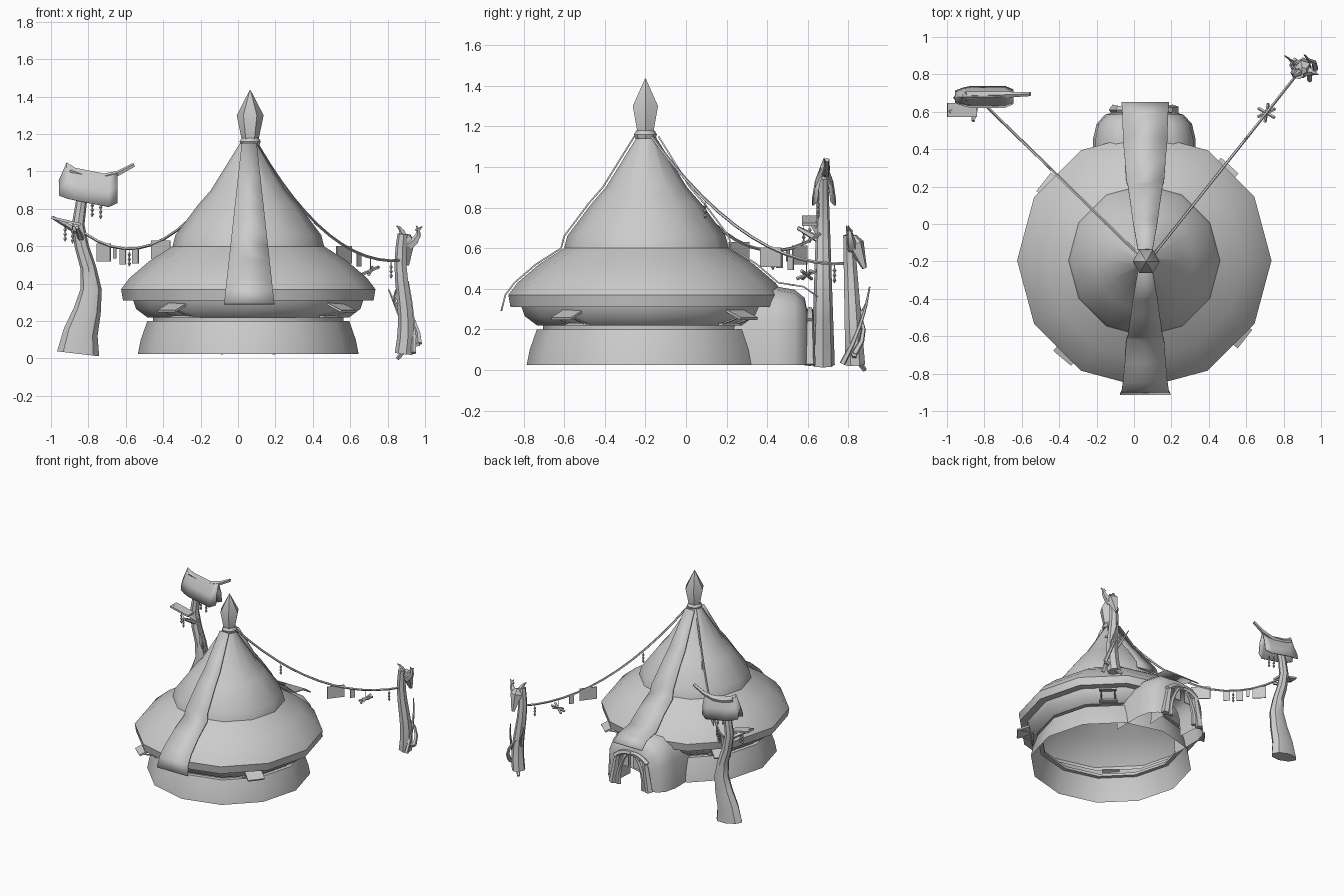
import bpy, bmesh, math
from mathutils import Vector, Matrix

if "Cube" in bpy.data.objects:
    bpy.data.objects.remove(bpy.data.objects["Cube"])

grey = bpy.data.materials.new("plain_grey")
grey.use_nodes = True
grey.diffuse_color = (.6, .6, .6, 1)
grey.node_tree.nodes["Principled BSDF"].inputs["Base Color"].default_value = grey.diffuse_color


def finish(name, bm, thickness=0):
    bmesh.ops.recalc_face_normals(bm, faces=bm.faces[:])
    mesh = bpy.data.meshes.new(name)
    bm.to_mesh(mesh)
    bm.free()
    mesh.materials.append(grey)
    part = bpy.data.objects.new(name, mesh)
    bpy.context.collection.objects.link(part)
    if thickness:
        solid = part.modifiers.new("thickness", "SOLIDIFY")
        solid.thickness = thickness
        solid.offset = 0
    bpy.ops.object.select_all(action="DESELECT")
    bpy.context.view_layer.objects.active = part
    part.select_set(True)
    bpy.ops.object.shade_smooth_by_angle(angle=math.radians(40))


def loft(name, rings, closed=True, caps=False, thickness=0):
    # skin neighbouring rings of points with quads
    bm = bmesh.new()
    rows = [[bm.verts.new(point) for point in ring] for ring in rings]
    count = len(rows[0])
    for lower, upper in zip(rows, rows[1:]):
        for i in range(count if closed else count - 1):
            j = (i + 1) % count
            bm.faces.new((lower[i], lower[j], upper[j], upper[i]))
    if caps:
        bm.faces.new(rows[0])
        bm.faces.new(rows[-1])
    finish(name, bm, thickness)


def circle(centre, across, along, sides):
    angles = [math.tau * i / sides for i in range(sides)]
    return [centre + across * math.cos(a) + along * math.sin(a) for a in angles]


def revolve(name, profile, centre, sides, caps=False):
    rings = [circle(centre + Vector((0, 0, z)), Vector((r, 0, 0)), Vector((0, r, 0)), sides)
             for r, z in profile]
    loft(name, rings, caps=caps)


def sweep(name, points, start_radius, end_radius, sides=6, flare=0):
    # tapered tube; flare widens the foot sideways
    last = len(points) - 1
    whole = (points[-1] - points[0]).normalized()
    guide = Vector((0, 1, 0)) if abs(whole.y) < .85 else Vector((0, 0, 1))
    rings = []
    for i, point in enumerate(points):
        t = i / last
        tangent = (points[min(i + 1, last)] - points[max(i - 1, 0)]).normalized()
        across = tangent.cross(guide).normalized()
        radius = start_radius + (end_radius - start_radius) * t
        wide = radius * (1 + flare * max(0, 1 - 2 * t))
        rings.append(circle(point, across * wide, tangent.cross(across) * radius, sides))
    loft(name, rings, caps=True)


def bowed(start, end, bow, t):
    return Vector(start).lerp(Vector(end), t) + Vector(bow) * (4 * t * (1 - t))


def branch(name, start, end, bow=(0, 0, 0), radii=(.02, .01), steps=4):
    path = [bowed(start, end, bow, i / steps) for i in range(steps + 1)]
    sweep(name, path, *radii, sides=5)


def box(name, centre, size, turn):
    bm = bmesh.new()
    matrix = Matrix.Translation(centre) @ turn.to_4x4() @ Matrix.Diagonal((*size, 1))
    bmesh.ops.create_cube(bm, size=1, matrix=matrix)
    finish(name, bm)


def spin(degrees, axis="Z"):
    return Matrix.Rotation(math.radians(degrees), 3, axis)


def beads(name, top, length=.08):
    # thin string with three diamond beads
    top = Vector(top)
    branch(name + "_string", top, top - Vector((0, 0, length)), radii=(.002, .002), steps=1)
    for share in (.4, .7, 1):
        centre = top - Vector((0, 0, length * share))
        revolve(name, [(.002, -.014), (.01, 0), (.002, .014)], centre, 5, caps=True)


# hut wall and two-tier roof
hut = Vector((.055, -.195, 0))
wall = [(.59, .025), (.575, .1), (.54, .2), (.51, .2), (.51, .22), (.54, .22)]
lower_roof = [(.54, .22), (.6, .265), (.615, .31), (.67, .31), (.68, .37), (.635, .43), (.53, .52), (.405, .6)]
upper_roof = [(.405, .6), (.39, .66), (.27, .82), (.2, .9), (.045, 1.15)]
revolve("base_wall", wall, hut, 12)
revolve("lower_roof", lower_roof, hut, 12)
revolve("upper_roof", upper_roof, hut, 12)
peak = Vector((.065, -.2, 0))
revolve("finial", [(.04, 1.13), (.045, 1.17), (.072, 1.3), (.002, 1.436)], peak, 6, caps=True)
revolve("finial_collar", [(.05, 1.14), (.057, 1.16), (.045, 1.18)], peak, 8, caps=True)

# long cloth strips that follow the roof and hang past its edge
drape = upper_roof[::-1] + lower_roof[-2:-4:-1]
for name, side, tail in (("front_strip", -1, [(.68, .37), (.7, .29)]),
                         ("back_strip", 1, [(.76, .41), (.83, .36)])):
    rows = []
    for radius, z in drape + tail:
        half = .04 + .11 * (1.15 - z)
        y = hut.y + side * (radius + .015)
        rows.append([(.06 - half, y, z), (.06 + half, y, z)])
    loft(name, rows, closed=False, thickness=.008)

# arched entrance with a recessed mouth
rings = []
for y, half, height in ((.2, .275, .38), (.45, .275, .385), (.535, .255, .37),
                        (.585, .21, .33), (.6, .15, .25), (.42, .14, .24)):
    ring = []
    for i in range(9):
        a = math.pi * i / 8
        across = math.copysign(abs(math.cos(a)) ** .6, math.cos(a))
        ring.append((hut.x + half * across, y, .025 + height * abs(math.sin(a)) ** .6))
    rings.append(ring)
loft("entrance_tunnel", rings, closed=False)

# crooked timbers and cloth around the mouth
for side in (-1, 1):
    def mouth(offset, z):
        return (hut.x + side * offset, .61, z)
    branch("entrance_post", mouth(.16, .025), mouth(.12, .26), radii=(.03, .02))
    branch("entrance_lintel", mouth(.14, .24), mouth(0, .29), (0, 0, .02), (.022, .016))
    branch("entrance_root", mouth(.11, .025), mouth(.02, .3), (side * .03, 0, 0))
    box("doorway_cloth", mouth(.045, .225), (.05, .006, .09), spin(0))

# window awnings held by struts
for degrees in (-38, -130, 48, 142):
    turn = spin(degrees)

    def around(radius, sideways, z):
        return hut + turn @ Vector((radius, sideways, z))
    box("awning", around(.625, 0, .275), (.12, .125, .012), turn @ spin(22, "Y"))
    box("window_sill", around(.55, 0, .225), (.03, .13, .012), turn)
    for sideways in (-.05, .05):
        branch("awning_strut", around(.54, sideways, .225), around(.66, sideways, .26),
               radii=(.006, .006), steps=1)

# sagging ropes from the roof top to the poles, hung with flags and beads
right_rope = ((.03, -.17, 1.15), (-.82, .66, .67), (0, 0, -.27))
left_rope = ((.1, -.17, 1.15), (.88, .81, .525), (0, 0, -.18))
right_flags = ((.52, .14, .1), (.68, .045, .08), (.76, .045, .085), (.81, .02, .06), (.88, .1, .095))
left_flags = ((.6, .13, .095), (.7, .035, .07))
for side, rope, flags, bead_spots in (("right", right_rope, right_flags, (.21, .72)),
                                      ("left", left_rope, left_flags, (.27, .92))):
    branch(side + "_rope", *rope, radii=(.008, .008), steps=12)
    run = Vector(rope[1]) - Vector(rope[0])
    turn = spin(math.degrees(math.atan2(run.y, run.x)))
    for share, width, drop in flags:
        centre = bowed(*rope, share) - Vector((0, 0, drop / 2))
        box(side + "_rope_flag", centre, (width, .006, drop), turn)
    for share in bead_spots:
        beads(side + "_rope_beads", bowed(*rope, share))

# charm of crossed bones
knot = bowed(*left_rope, .78)
charm = knot - Vector((0, 0, .07))
branch("charm_string", knot, charm, radii=(.003, .003), steps=1)
for degrees in (25, -30, 80):
    reach = spin(degrees) @ Vector((.05, 0, .02))
    branch("charm_bone", charm - reach, charm + reach, radii=(.009, .009), steps=1)

# right pole: wavy flared trunk with a plank and twigs
heights = [.025 + .115 * i for i in range(9)]
sweep("right_trunk", [Vector((-.82 + .035 * math.sin(math.tau * (z - .21) / .68), .675, z)) for z in heights],
      .058, .026, sides=8, flare=.95)
box("side_plank", Vector((-.92, .61, .735)), (.16, .075, .014), spin(13, "Y"))
branch("plank_branch", (-.84, .66, .67), (-.99, .6, .755))
branch("front_twig", (-.84, .66, .64), (-.86, .55, .7))
for spot in ((-.925, .61, .72), (-.885, .58, .71), (-.78, .65, .85), (-.735, .65, .84)):
    beads("pole_beads", spot)

# hide draped over a branch: ridge in the middle, hems either side
rows = []
for x, ridge, hem, half in ((-.955, .95, .87, .03), (-.915, 1.045, .855, .045), (-.87, 1.015, .845, .055),
                            (-.69, .98, .81, .055), (-.645, .99, .83, .035)):
    middle = (ridge + hem) / 2
    rows.append([(x, .68 + half * share, z) for share, z in
                 ((-1, hem), (-.75, middle), (0, ridge), (.75, middle), (1, hem))])
loft("draped_hide", rows, closed=False, thickness=.008)
branch("hide_branch", (-.9, .685, 1), (-.555, .695, 1.035), (0, 0, -.05), (.025, .012))

# left pole: trunk, horned mask, creeper and roots
heights = [.025 + .08 * i for i in range(9)]
sweep("left_trunk", [Vector((.885 + .015 * math.sin(9 * z), .835 - .05 * z, z)) for z in heights],
      .05, .028, sides=7)
branch("mask_snout", (.905, .88, .5), (.905, .835, .62), radii=(.012, .045))
branch("mask_brow", (.905, .835, .62), (.905, .82, .66), radii=(.045, .02), steps=1)
branch("right_horn", (.89, .82, .6), (.848, .79, .71), (.01, 0, .02), (.03, .003))
branch("left_horn", (.91, .82, .6), (.955, .8, .71), (.03, 0, 0), (.03, .003))
branch("horn_tip", (.955, .81, .68), (.985, .8, .705), radii=(.014, .003))
branch("creeper_foot", (.855, .88, 0), (.97, .83, .08), (0, -.02, .02), (.012, .016))
branch("creeper_loop", (.97, .83, .08), (.85, .82, .32), (.03, .05, 0), (.016, .006))
branch("root", (.94, .77, .03), (.91, .905, .41), (.01, .02, 0), (.015, .004))
branch("twig", (.88, .82, .2), (.805, .9, .37), (0, .01, 0), (.014, .003))
branch("twig_fork", (.845, .86, .28), (.85, .83, .38), (-.01, 0, 0), (.01, .003))
